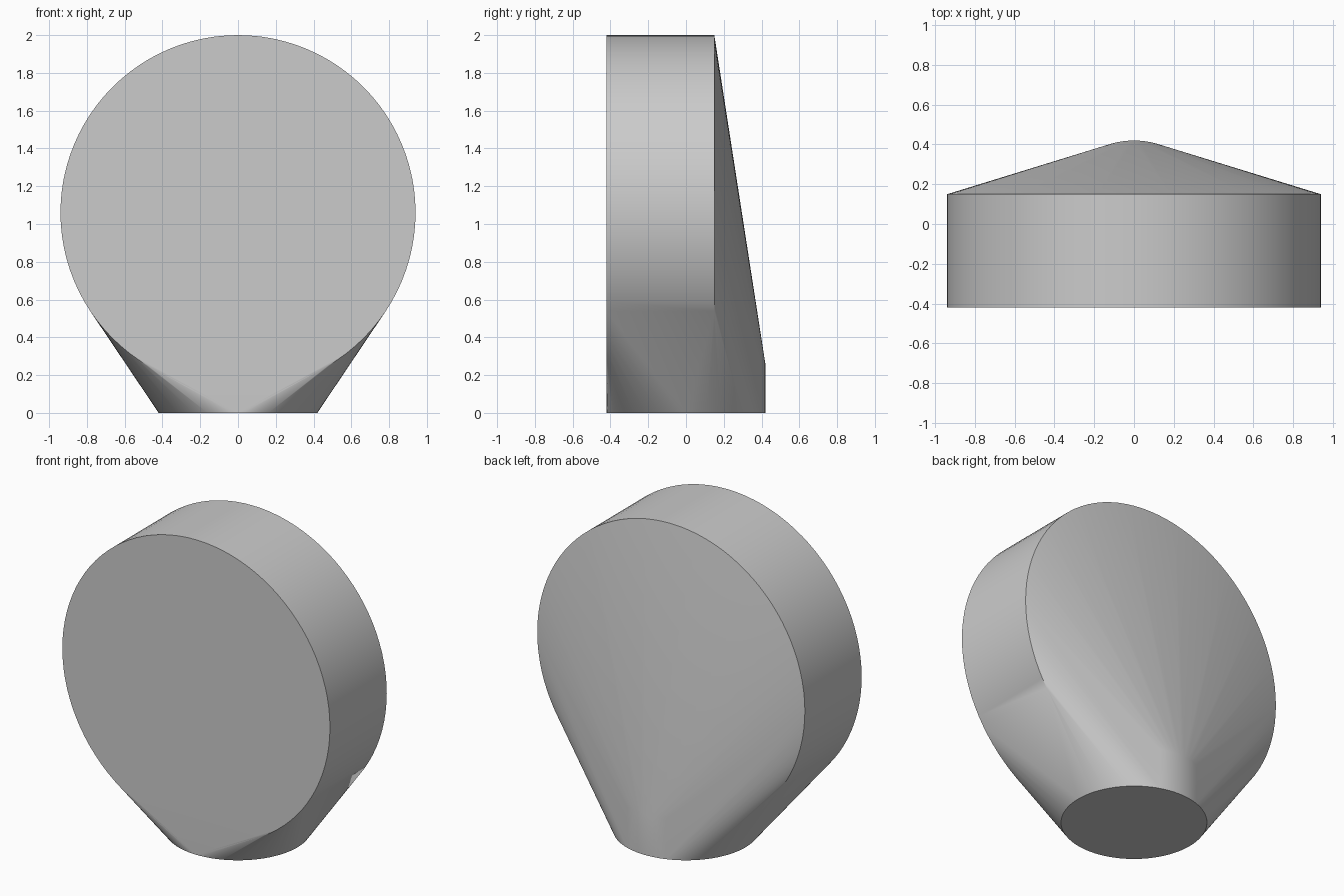
import bpy, bmesh, math
from mathutils import Matrix, Vector

cube = bpy.data.objects.get("Cube")
if cube:
    bpy.data.objects.remove(cube, do_unlink=True)

# Plain grey material
grey = bpy.data.materials.new("plain grey")
grey.use_nodes = True
colour = (0.6, 0.6, 0.6, 1)
grey.diffuse_color = colour
grey.node_tree.nodes["Principled BSDF"].inputs["Base Color"].default_value = colour


def add_cylinder(bm, radius, depth, matrix, sides):
    bmesh.ops.create_cone(bm, cap_ends=True, segments=sides, radius1=radius,
                          radius2=radius, depth=depth, matrix=matrix)


bm = bmesh.new()
# Upright round head, facing front
add_cylinder(bm, 0.94, 0.57, Matrix.Translation((0, -0.135, 1.06))
             @ Matrix.Rotation(math.pi / 2, 4, 'X'), 96)
# Short round foot
add_cylinder(bm, 0.42, 0.26, Matrix.Translation((0, 0, 0.13)), 96)

# Wrap both in one skin, keeping only its outer points
points = [v.co.copy() for v in bm.verts]
bm.clear()
for p in points:
    bm.verts.new(p)
hull = bmesh.ops.convex_hull(bm, input=bm.verts[:])
loose = [v for v in bm.verts if not v.link_faces]
bmesh.ops.delete(bm, geom=loose, context='VERTS')
bmesh.ops.dissolve_limit(bm, angle_limit=math.radians(0.2),
                         verts=bm.verts[:], edges=bm.edges[:])
bmesh.ops.recalc_face_normals(bm, faces=bm.faces[:])

mesh = bpy.data.meshes.new("round_head_on_foot")
bm.to_mesh(mesh)
bm.free()
mesh.materials.append(grey)
body = bpy.data.objects.new("round_head_on_foot", mesh)
bpy.context.collection.objects.link(body)

# Smooth sides with crisp rims
bpy.ops.object.select_all(action='DESELECT')
body.select_set(True)
bpy.context.view_layer.objects.active = body
bpy.ops.object.shade_smooth_by_angle(angle=math.radians(30))
